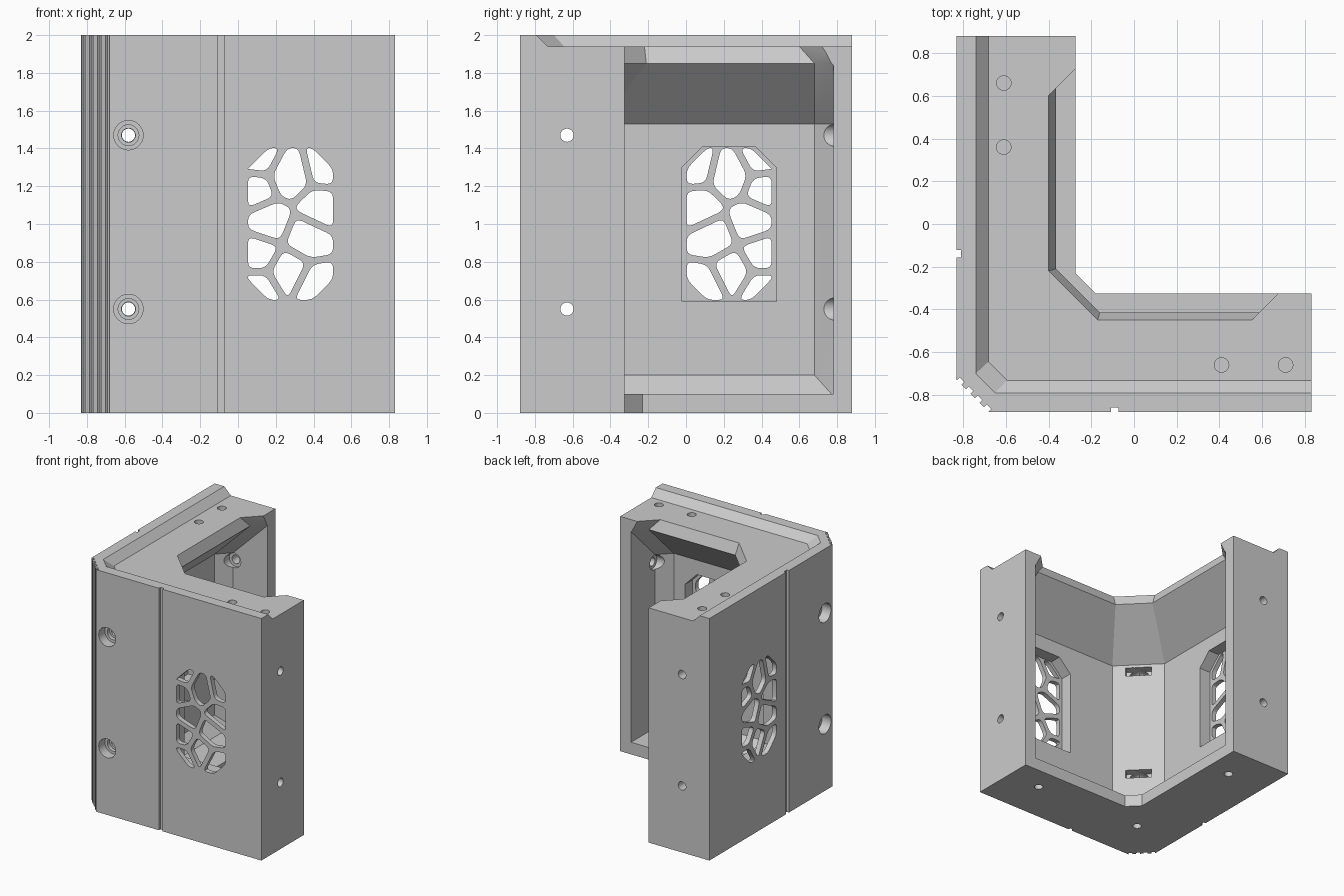
import bpy
import bmesh
from math import cos, sin, tau
from mathutils import Vector

cube = bpy.data.objects.get("Cube")
if cube:
    bpy.data.objects.remove(cube, do_unlink=True)

LENGTH = (1.66, 1.76)          # arm along x, arm along y
HOLE_HEIGHTS = (0.55, 1.47)
BOLT = 0.25                    # bolt axis, measured in from the outer face


def place(arm, u, v, z):
    """u = depth in from an arm's outer face, v = distance along the arm."""
    x, y = (v, u) if arm == 0 else (u, v)
    return Vector((x - 0.83, y - 0.88, z))


def loft(name, rings):
    """Closed solid through rings that have equal point counts."""
    bm = bmesh.new()
    loops = [[bm.verts.new(p) for p in ring] for ring in rings]
    n = len(loops[0])
    for low, high in zip(loops, loops[1:]):
        for i in range(n):
            j = (i + 1) % n
            bm.faces.new((low[i], low[j], high[j], high[i]))
    bm.faces.new(loops[0])
    bm.faces.new(loops[-1])
    bmesh.ops.recalc_face_normals(bm, faces=bm.faces)
    mesh = bpy.data.meshes.new(name)
    bm.to_mesh(mesh)
    bm.free()
    obj = bpy.data.objects.new(name, mesh)
    bpy.context.collection.objects.link(obj)
    return obj


def upright(name, outline, z0, z1):
    return loft(name, [[Vector((p.x, p.y, z)) for p in outline] for z in (z0, z1)])


def cut(cutter):
    cutter.hide_render = True
    mod = body.modifiers.new("cut", 'BOOLEAN')
    mod.operation = 'DIFFERENCE'
    mod.solver = 'EXACT'
    mod.object = cutter
    bpy.context.view_layer.objects.active = body
    bpy.ops.object.modifier_apply(modifier=mod.name)
    bpy.data.objects.remove(cutter, do_unlink=True)


def circle(r, n=24):
    return [(r * cos(tau * i / n), r * sin(tau * i / n)) for i in range(n)]


def bore(arm, z, v0, v1, r):
    """Round hole that runs along an arm."""
    cut(loft("bore", [[place(arm, BOLT + a, v, z + b) for a, b in circle(r)]
                      for v in (v0, v1)]))


def pin_hole(arm, u, v, z0, z1):
    cut(upright("pin_hole", [place(arm, u + a, v + b, 0) for a, b in circle(0.034)], z0, z1))


def corner_ring(z, wall, corner, end, slant, out=0.62):
    """Plan outline of a hollow that follows both arms round the corner."""
    points = []
    for arm in (0, 1):
        stop = LENGTH[arm] - end
        side = [(out, stop + slant), (wall + slant, stop + slant), (wall, stop), (wall, corner)]
        points += [place(arm, u, v, z) for u, v in (side if arm == 0 else side[::-1])]
    return points + [place(0, out, out, z)]


# Solid L-shaped body with bevelled inner and outer corners
half = [[(0, 0.15), (0, length), (0.555, length), (0.555, 0.65)] for length in LENGTH]
outline = [place(0, u, v, 0) for u, v in half[0]] + [place(1, u, v, 0) for u, v in half[1][::-1]]
body = upright("corner_bracket", outline, 0, 2)

# Sloped rebate behind the top lip
cut(loft("rebate", [corner_ring(1.94, 0.148, 0.235, -0.1, 0.01),
                    corner_ring(2.06, 0.03, 0.125, -0.1, 0.01)]))

# Hollow: chamfered floor, straight wall, sloped roof and slanted roof edge
cut(loft("hollow", [corner_ring(0.1, 0.24, 0.47, 0.11, 0.01),
                    corner_ring(0.2, 0.14, 0.43, 0.2, 0.1),
                    corner_ring(1.53, 0.14, 0.43, 0.2, 0.1),
                    corner_ring(1.85, 0.465, 0.67, 0.2, 0.1),
                    corner_ring(1.94, 0.43, 0.66, 0.28, 0.12),
                    corner_ring(2.1, 0.43, 0.66, 0.28, 0.12)]))

# Narrow upright grooves: one on each outer face, four on the corner bevel
for arm in (0, 1):
    cut(upright("face_groove", [place(arm, u, v, 0) for u, v in
                ((-0.05, 0.722), (0.02, 0.722), (0.02, 0.758), (-0.05, 0.758))], -0.1, 2.1))
start, finish = place(1, 0, 0.15, 0), place(0, 0, 0.15, 0)
along = (finish - start).normalized()
inward = Vector((1, 1, 0)).normalized()
for f in (0.08, 0.36, 0.64, 0.92):
    mid = start.lerp(finish, f)
    cut(upright("corner_groove", [mid + along * a * 0.015 + inward * b for a, b in
                ((-1, -0.05), (1, -0.05), (1, 0.018), (-1, 0.018))], -0.1, 2.1))

# Bolt holes through the corner and the end walls, with nut slots
for z in HOLE_HEIGHTS:
    for arm in (0, 1):
        end = LENGTH[arm]
        bore(arm, z, -0.1, 0.08, 0.078)
        bore(arm, z, -0.1, 0.11, 0.055)
        bore(arm, z, -0.1, 0.6, 0.037)
        bore(arm, z, end - 0.3, end + 0.1, 0.035)
        bore(arm, z, end - 0.3, end - 0.08, 0.06)
    mid = place(0, 0.285, 0.285, 0)
    cut(upright("nut_slot", [mid + along * a + inward * b for a, b in
                ((-0.1, -0.07), (0.1, -0.07), (0.1, 0.06), (-0.1, 0.06))], z - 0.035, z + 0.035))

# Blind pin holes in the top and the base
for arm, v in ((0, 1.24), (0, 1.54), (1, 1.24), (1, 1.54)):
    pin_hole(arm, 0.22, v, 1.82, 2.1)
for arm, v in ((0, LENGTH[0] - 0.3), (1, LENGTH[1] - 0.3), (0, 0.38)):
    pin_hole(arm, 0.38 if v < 1 else 0.355, v, -0.1, 0.07)

# Cellular vents
SEEDS = [Vector(p) for p in (
    (-0.175, 0.35), (-0.005, 0.26), (0.185, 0.305), (-0.195, 0.185), (0.165, 0.085),
    (-0.12, 0.01), (0.09, -0.075), (-0.175, -0.155), (-0.175, -0.35), (-0.01, -0.25),
    (0.13, -0.32))]
RIB = 0.019


def octagon(w, h, c):
    return [Vector(p) for p in ((w, c - h), (w, h - c), (w - c, h), (c - w, h),
                                (-w, h - c), (-w, c - h), (c - w, -h), (w - c, -h))]


def clip(poly, point, normal):
    """Keep the part of a polygon behind a line."""
    kept = []
    for i, p in enumerate(poly):
        q = poly[(i + 1) % len(poly)]
        dp, dq = (p - point).dot(normal), (q - point).dot(normal)
        if dp <= 0:
            kept.append(p)
        if dp * dq < 0:
            kept.append(p.lerp(q, dp / (dp - dq)))
    return kept


def rounded(poly, radius=0.035):
    points = []
    for i, p in enumerate(poly):
        a, b = poly[i - 1] - p, poly[(i + 1) % len(poly)] - p
        a, b = (p + d * min(0.45, radius / max(d.length, 0.001)) for d in (a, b))
        for t in (0, 0.25, 0.5, 0.75, 1):
            points.append(a.lerp(p, t).lerp(p.lerp(b, t), t))
    return points


def vent_cut(name, arm, poly, u0, u1):
    flip = 1 if arm == 0 else -1
    cut(loft(name, [[place(arm, u, 1.108 + flip * p.x, 1 + p.y) for p in poly]
                    for u in (u0, u1)]))


pocket = [Vector(p) for p in ((-0.25, -0.41), (0.25, -0.41), (0.25, 0.3),
                              (0.14, 0.41), (-0.14, 0.41), (-0.25, 0.3))]
for arm in (0, 1):
    vent_cut("vent_pocket", arm, pocket, 0.04, 0.2)
    for seed in SEEDS:
        cell = octagon(0.225, 0.402, 0.11)
        for other in SEEDS:
            if other is not seed:
                normal = (other - seed).normalized()
                cell = clip(cell, (seed + other) / 2 - normal * RIB, normal)
        vent_cut("vent_cell", arm, rounded(cell), -0.1, 0.1)

# Plain grey finish
grey = bpy.data.materials.new("plain_grey")
grey.use_nodes = True
colour = (0.6, 0.6, 0.6, 1)
grey.diffuse_color = colour
grey.node_tree.nodes["Principled BSDF"].inputs["Base Color"].default_value = colour
body.data.materials.clear()
body.data.materials.append(grey)
for face in body.data.polygons:
    face.material_index = 0

bpy.ops.object.select_all(action='DESELECT')
body.select_set(True)
bpy.context.view_layer.objects.active = body
bpy.ops.object.shade_smooth_by_angle(angle=0.5)
